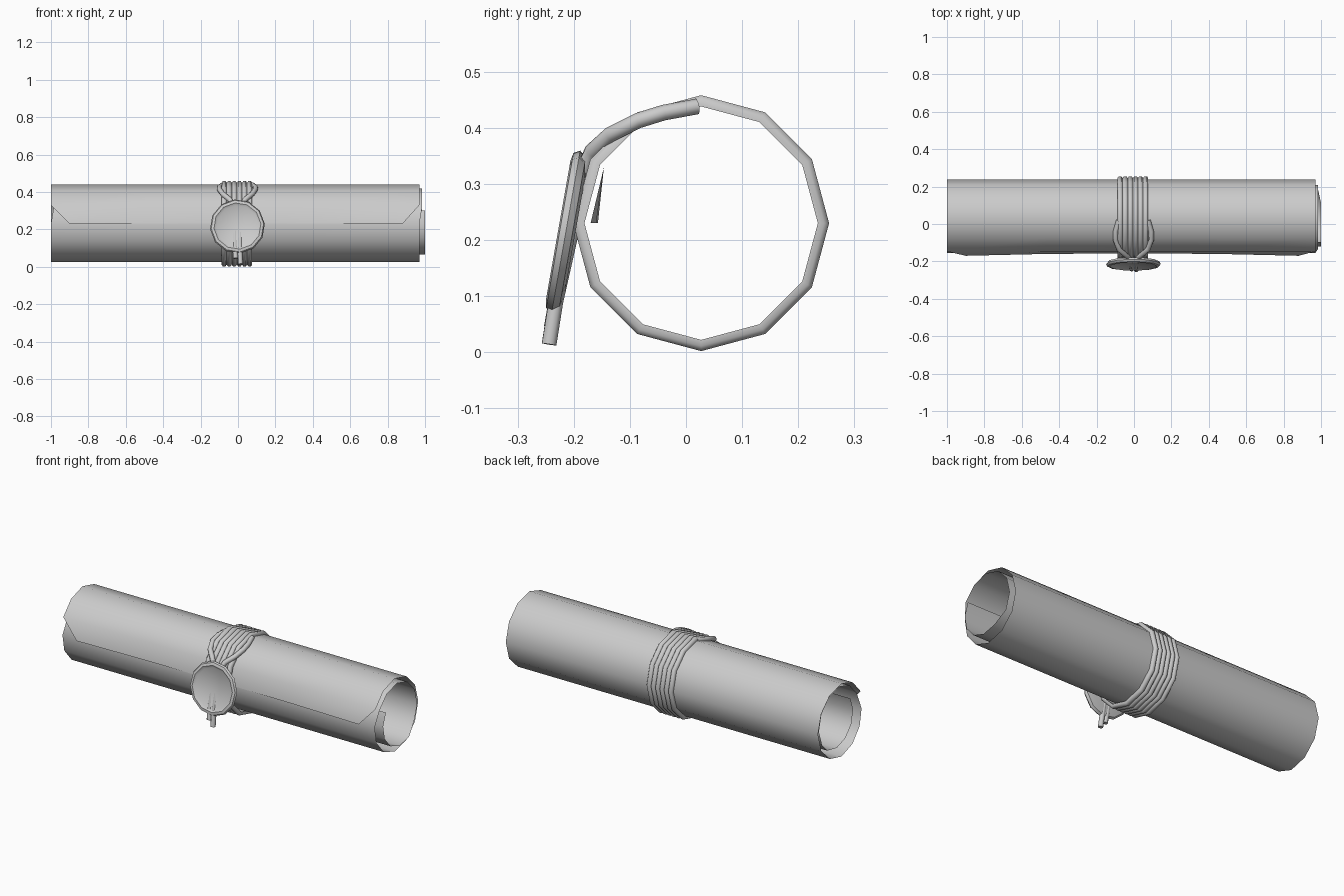
import bpy, math
from math import sin, cos, pi

if "Cube" in bpy.data.objects:
    bpy.data.objects.remove(bpy.data.objects["Cube"])

CY, CZ = 0.027, 0.23      # axis of the roll


def make(name, verts, faces, angle=60):
    me = bpy.data.meshes.new(name)
    me.from_pydata(verts, [], faces)
    me.update()
    ob = bpy.data.objects.new(name, me)
    bpy.context.collection.objects.link(ob)
    bpy.ops.object.select_all(action='DESELECT')
    ob.select_set(True)
    bpy.context.view_layer.objects.active = ob
    bpy.ops.object.mode_set(mode='EDIT')
    bpy.ops.mesh.select_all(action='SELECT')
    bpy.ops.mesh.remove_doubles(threshold=0.0001)
    bpy.ops.mesh.normals_make_consistent(inside=False)
    bpy.ops.object.mode_set(mode='OBJECT')
    bpy.ops.object.shade_smooth_by_angle(angle=math.radians(angle))
    return ob


def grid_faces(rows, cols, wrap=False):
    """Quads joining consecutive rows of points; wrap closes the last row to the first."""
    n = rows if wrap else rows - 1
    return [(i * cols + j, i * cols + j + 1, (i + 1) % rows * cols + j + 1, (i + 1) % rows * cols + j)
            for i in range(n) for j in range(cols - 1)]


# Paper: a two-turn spiral sheet whose inner turns slide towards +x
radii = [0.195, 0.210, 0.212, 0.206, 0.181, 0.188, 0.182, 0.165, 0.147, 0.130]
verts = []
for k in range(26):
    i, f = divmod(k / 3, 1)
    r = radii[int(i)] * (1 - f) + radii[int(i) + 1] * f
    slide = 0 if k < 13 else (0.015 if k < 20 else 0.03)
    xs = [-1 + slide, -0.47, 0, 0.45, 0.97 + slide]
    rs = [r] * 5
    if k == 0:            # loose outer edge with clipped corners
        xs[0], xs[4] = -0.9, 0.88
        rs = [0.197, 0.187, 0.184, 0.187, 0.197]
    a = pi - k * pi / 6
    verts += [(x, CY + q * cos(a), CZ + q * sin(a)) for x, q in zip(xs, rs)]
make("paper_roll", verts, grid_faces(26, 5))

# Cord wrapping: six coils side by side, twelve-sided
profile = [(-0.088, 0.208)]
coils, w = 6, 0.164 / 6
for c in range(coils):
    x0 = -0.088 + c * w
    profile += [(x0, 0.219), (x0 + w * 0.25, 0.228), (x0 + w * 0.75, 0.228)]
profile += [(0.076, 0.219), (0.076, 0.208), (-0.088, 0.208)]
verts = [(x, CY + r * cos(k * pi / 6), CZ + r * sin(k * pi / 6))
         for k in range(12) for x, r in profile]
make("cord_wrapping", verts, grid_faces(12, len(profile), True), 70)

# Wax seal: twelve-sided disc with a raised rim, leaning out at the bottom
profile = [(0, -0.016), (0.11, -0.016), (0.138, -0.011), (0.147, 0.001), (0.141, 0.012),
           (0.126, 0.015), (0.113, 0.006), (0, 0.005)]
verts = [(r * cos(k * pi / 6 + 0.1), r * sin(k * pi / 6 + 0.1), z)
         for k in range(12) for r, z in profile]
seal = make("wax_seal", verts, grid_faces(12, len(profile), True), 40)
seal.location = (-0.003, -0.213, 0.215)
seal.rotation_euler = (math.radians(80), 0, 0)


# Loose cords: from the wrapping, pinched together behind the seal, hanging below it
def cord(name, side, tip):
    pts = [(0.078, 0.02, 0.438), (0.095, -0.04, 0.427), (0.096, -0.085, 0.413), (0.078, -0.135, 0.388),
           (0.040, -0.168, 0.358), (0.022, -0.184, 0.325), (0.014, -0.205, 0.21), (0.013, -0.232, 0.09)]
    pts = [(side * x - 0.003, y, z) for x, y, z in pts] + [(side * 0.013, *tip)]
    cu = bpy.data.curves.new(name, 'CURVE')
    cu.dimensions = '3D'
    cu.bevel_depth = 0.014
    cu.bevel_resolution = 2
    cu.use_fill_caps = True
    sp = cu.splines.new('POLY')
    sp.points.add(len(pts) - 1)
    for p, co in zip(sp.points, pts):
        p.co = (*co, 1)
    sp.use_smooth = True
    ob = bpy.data.objects.new(name, cu)
    bpy.context.collection.objects.link(ob)


cord("cord_end_right", 1, (-0.244, 0.014))
cord("cord_end_left", -1, (-0.240, 0.045))
